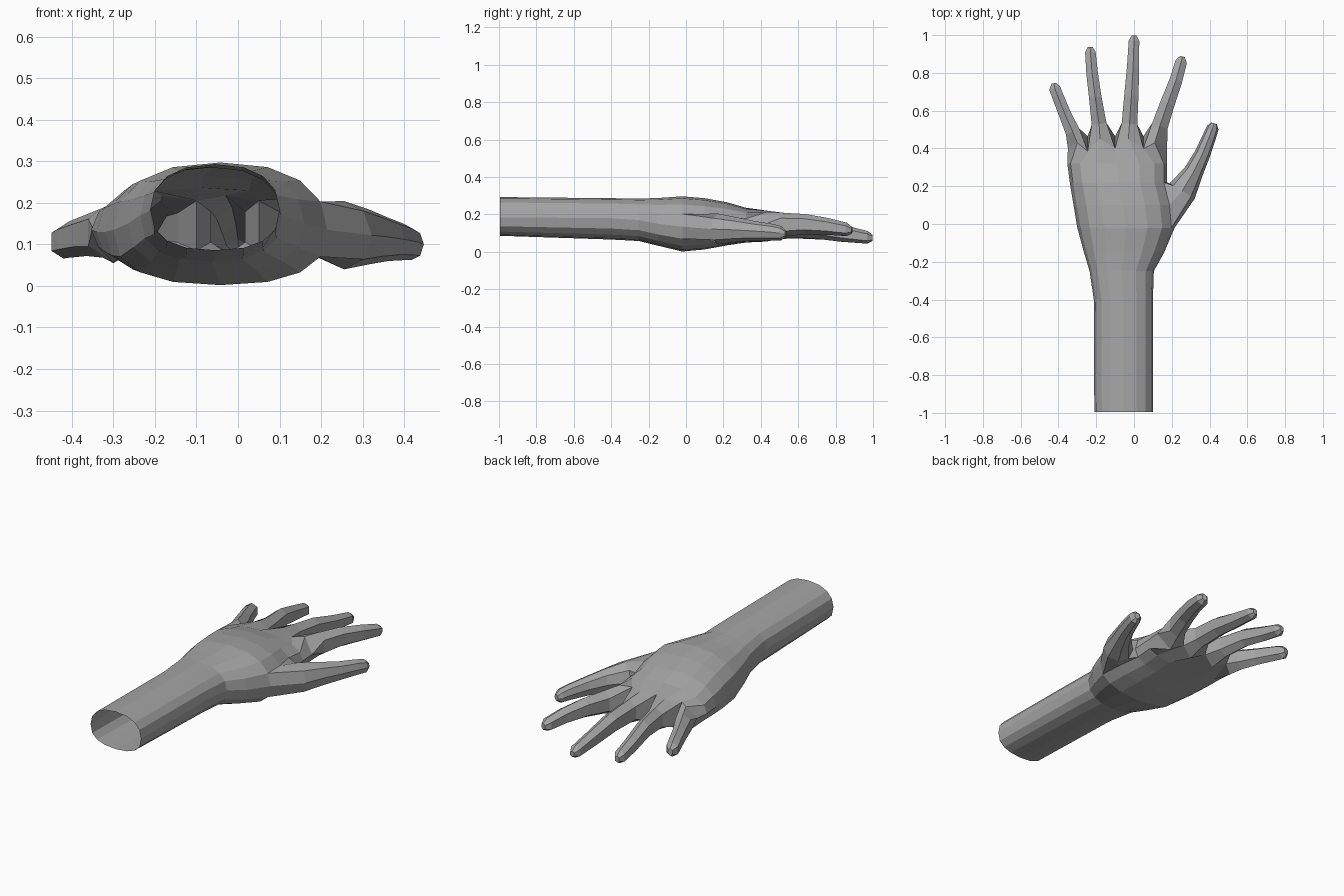
import bpy, bmesh, math
from mathutils import Vector

bm = bmesh.new()
N = 16


def spow(v, p):
    return math.copysign(abs(v) ** p, v)


def face(verts):
    # skip repeated corners so shared edge points give triangles
    unique = list(dict.fromkeys(verts))
    if len(unique) > 2:
        bm.faces.new(unique)


def bridge(a, b, skip=()):
    n = len(a)
    for k in range(n):
        if k not in skip:
            j = (k + 1) % n
            face([a[k], a[j], b[j], b[k]])


def body_ring(y, xl, xr, zb, zt, zs):
    """Rounded section: left edge, over the back, right edge, under the palm."""
    ring = []
    for k in range(N):
        a = math.pi - k * 2 * math.pi / N
        c, s = math.cos(a), math.sin(a)
        x = (xl + xr) / 2 + (xr - xl) / 2 * spow(c, 0.85)
        if s >= 0:
            z = zs + (zt - zs) * spow(s, 0.9)
        else:
            z = zs + (zs - zb) * spow(s, 0.75)
        ring.append(bm.verts.new((x, y, z)))
    return ring


# Forearm, wrist and palm: y, left, right, bottom, top, side height
stations = [
    (-0.995, -0.210, 0.100, 0.086, 0.293, 0.185),
    (-0.40, -0.213, 0.100, 0.066, 0.287, 0.180),
    (-0.25, -0.235, 0.105, 0.058, 0.285, 0.170),
    (-0.15, -0.265, 0.160, 0.033, 0.288, 0.150),
    (-0.02, -0.300, 0.215, 0.002, 0.297, 0.135),
    (0.10, -0.320, 0.205, 0.013, 0.287, 0.130),
    (0.22, -0.340, 0.175, 0.035, 0.265, 0.130),
    (0.32, -0.353, 0.175, 0.050, 0.236, 0.135),
]
rings = [body_ring(*s) for s in stations]

# Knuckle line: finger crowns alternate with the webs
knuckles = [(-0.35, 0.40, 0.14), (-0.30, 0.43, 0.20), (-0.245, 0.385, 0.195),
            (-0.18, 0.45, 0.215), (-0.10, 0.40, 0.205), (-0.03, 0.45, 0.218),
            (0.05, 0.40, 0.205), (0.11, 0.43, 0.212), (0.175, 0.40, 0.14)]
end = [bm.verts.new(p) for p in knuckles]
for m in range(7, 0, -1):
    web = m % 2 == 0
    end.append(bm.verts.new((knuckles[m][0], 0.465 if web else 0.43,
                             0.085 if web else 0.055)))
rings.append(end)

# Leave an opening on the right side for the thumb
T = 4
for i in range(len(rings) - 1):
    bridge(rings[i], rings[i + 1], skip=(7, 8) if i in (T, T + 1) else ())

HEX = [(-0.9, 0.55), (0, 1), (0.9, 0.55), (0.9, -0.55), (0, -1), (-0.9, -0.55)]
OCT = [(math.cos(a * math.pi / 4), math.sin(a * math.pi / 4)) for a in range(8)]


def digit(base, path, section):
    """Loft a finger from its base loop; path rows are x, y, z, half width, half height."""
    prev = base
    for i, (x, y, z, w, h) in enumerate(path):
        a, b = path[max(i - 1, 0)], path[min(i + 1, len(path) - 1)]
        d = Vector((b[0] - a[0], b[1] - a[1], 0)).normalized()
        side = Vector((d.y, -d.x, 0))
        ring = [bm.verts.new(Vector((x, y, z + v * h)) + side * (u * w))
                for u, v in section]
        bridge(prev, ring)
        prev = ring
    face(prev)


# Four fingers: little, ring, middle, index
fingers = [
    [(-0.325, 0.49, 0.128, 0.043, 0.060), (-0.365, 0.58, 0.122, 0.036, 0.050),
     (-0.405, 0.68, 0.112, 0.034, 0.044), (-0.420, 0.72, 0.106, 0.033, 0.040),
     (-0.424, 0.745, 0.102, 0.014, 0.020)],
    [(-0.185, 0.53, 0.140, 0.044, 0.064), (-0.205, 0.67, 0.138, 0.037, 0.054),
     (-0.222, 0.80, 0.110, 0.034, 0.045), (-0.231, 0.91, 0.088, 0.031, 0.036),
     (-0.232, 0.937, 0.084, 0.014, 0.018)],
    [(-0.024, 0.53, 0.142, 0.046, 0.066), (-0.014, 0.68, 0.130, 0.042, 0.058),
     (-0.005, 0.83, 0.100, 0.036, 0.046), (0.000, 0.97, 0.078, 0.031, 0.034),
     (0.001, 0.998, 0.074, 0.014, 0.016)],
    [(0.137, 0.52, 0.145, 0.048, 0.064), (0.178, 0.64, 0.148, 0.043, 0.054),
     (0.222, 0.76, 0.136, 0.038, 0.045), (0.250, 0.86, 0.120, 0.034, 0.036),
     (0.257, 0.887, 0.116, 0.014, 0.018)],
]
for i, path in enumerate(fingers):
    l, m, r = 2 * i, 2 * i + 1, 2 * i + 2
    base = [end[k % N] for k in (l, m, r, N - r, N - m, N - l)]
    digit(base, path, HEX)

# Thumb, grown from the side opening
a, b, c = rings[T], rings[T + 1], rings[T + 2]
thumb_base = [a[8], a[7], b[7], c[7], c[8], c[9], b[9], a[9]]
thumb = [(0.255, 0.175, 0.122, 0.078, 0.082), (0.315, 0.275, 0.118, 0.052, 0.066),
         (0.362, 0.370, 0.112, 0.042, 0.052), (0.398, 0.460, 0.106, 0.036, 0.044),
         (0.417, 0.510, 0.100, 0.032, 0.038), (0.424, 0.533, 0.098, 0.015, 0.018)]
digit(thumb_base, thumb, OCT)

# Drop the unused point inside the thumb opening
for v in [v for v in bm.verts if not v.link_faces]:
    bm.verts.remove(v)
bmesh.ops.recalc_face_normals(bm, faces=bm.faces)

mesh = bpy.data.meshes.new("hand_and_forearm")
bm.to_mesh(mesh)
bm.free()
hand = bpy.data.objects.new("hand_and_forearm", mesh)
bpy.context.collection.objects.link(hand)

grey = bpy.data.materials.new("plain_grey")
grey.diffuse_color = (0.38, 0.38, 0.38, 1)
mesh.materials.append(grey)
